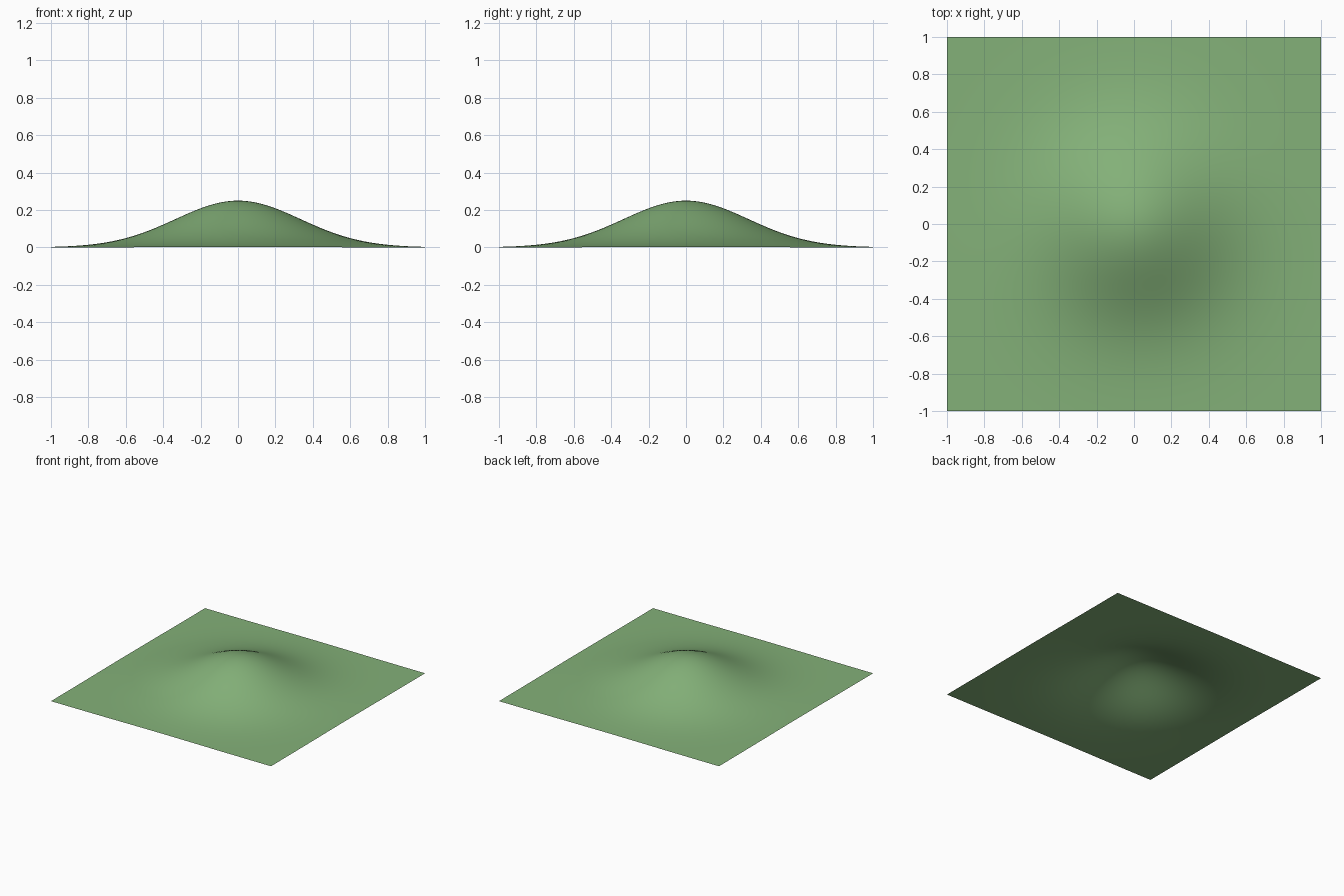
import bpy, math

if "Cube" in bpy.data.objects:
    bpy.data.objects.remove(bpy.data.objects["Cube"])

HEIGHT = 0.25
SIGMA = 1 / 3

# Square ground sheet, finely divided
bpy.ops.mesh.primitive_grid_add(x_subdivisions=80, y_subdivisions=80, size=2)
hill = bpy.context.object
hill.name = "hill_terrain"

# Raise a bell-shaped hill in the middle
for v in hill.data.vertices:
    r2 = v.co.x ** 2 + v.co.y ** 2
    v.co.z = HEIGHT * math.exp(-r2 / (2 * SIGMA ** 2))

bpy.ops.object.shade_smooth()

# Grass green
grass = bpy.data.materials.new("grass")
grass.diffuse_color = (0.23, 0.44, 0.19, 1)
grass.use_nodes = True
grass.node_tree.nodes["Principled BSDF"].inputs["Base Color"].default_value = grass.diffuse_color
hill.data.materials.append(grass)
